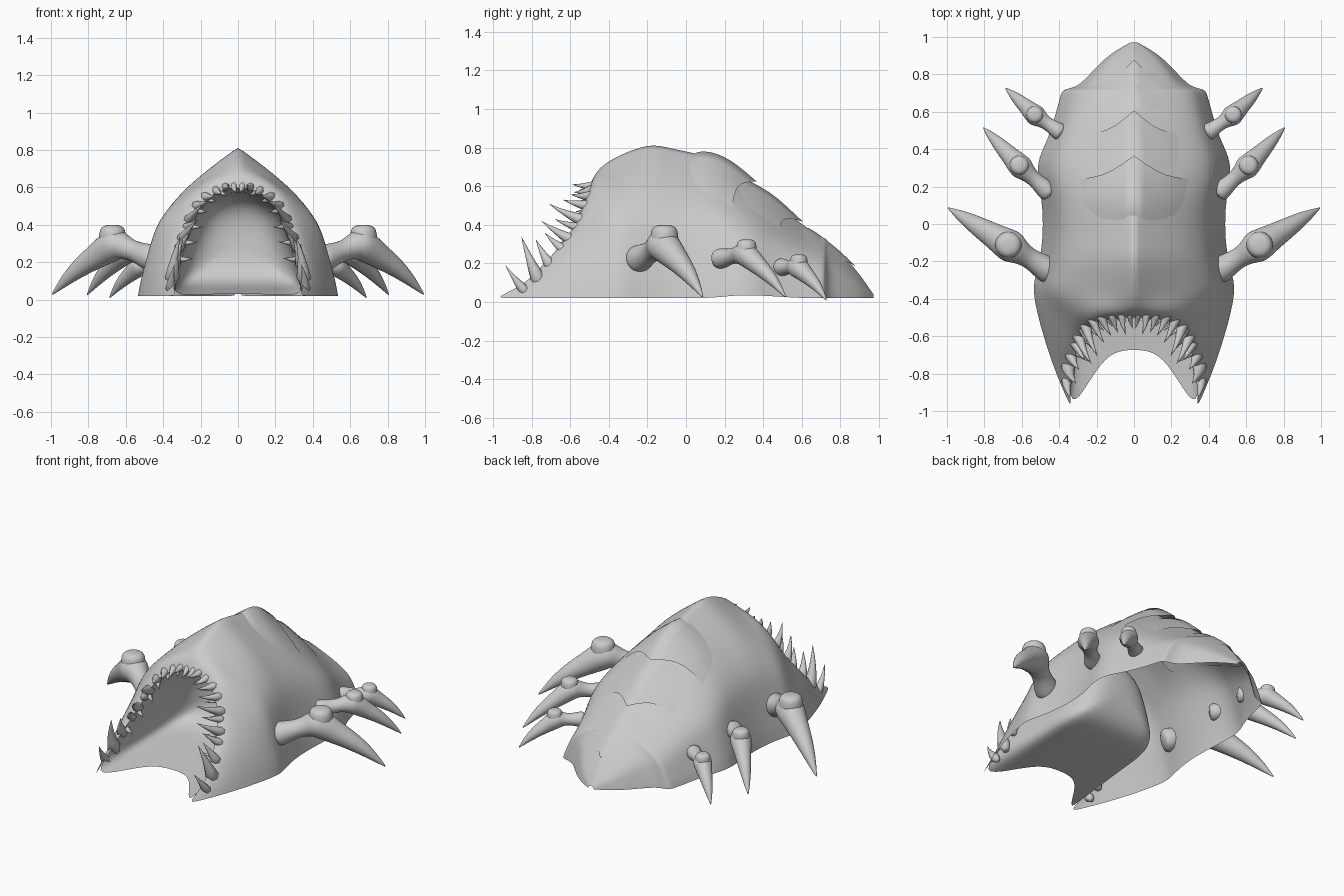
import bpy, bmesh
from mathutils import Vector as V

if "Cube" in bpy.data.objects:
    bpy.data.objects.remove(bpy.data.objects["Cube"])


def lerp(a, b, t):
    return a + (b - a) * t


def table(rows, y):
    """Interpolate the columns of a table whose first column is y."""
    for a, b in zip(rows, rows[1:]):
        if y <= b[0]:
            t = max(0, (y - a[0]) / (b[0] - a[0]))
            return [lerp(p, q, t) for p, q in zip(a[1:], b[1:])]
    return list(rows[-1][1:])


def finish(name, bm, levels, mirror=False):
    bmesh.ops.recalc_face_normals(bm, faces=bm.faces)
    me = bpy.data.meshes.new(name)
    bm.to_mesh(me)
    bm.free()
    for p in me.polygons:
        p.use_smooth = True
    ob = bpy.data.objects.new(name, me)
    bpy.context.collection.objects.link(ob)
    if mirror:
        ob.modifiers.new("mirror", 'MIRROR').use_mirror_merge = False
    if levels:
        m = ob.modifiers.new("smooth", 'SUBSURF')
        m.levels = m.render_levels = levels
    return ob


def both_sides(half):
    """Bottom edge to ridge, then down the other side."""
    return [V(p) for p in half] + [V((-p[0], p[1], p[2])) for p in half[-2::-1]]


def loft(name, rows, closed=False, cap=None, levels=2, crease=0.0):
    bm = bmesh.new()
    g = [[bm.verts.new(p) for p in r] for r in rows]
    n = len(g[0])
    for a, b in zip(g, g[1:]):
        for i in range(n if closed else n - 1):
            j = (i + 1) % n
            bm.faces.new((a[i], a[j], b[j], b[i]))
    if cap:
        c = bm.verts.new(cap)
        for i in range(n):
            bm.faces.new((g[-1][i], g[-1][(i + 1) % n], c))
    if crease:
        lay = bm.edges.layers.float.new("crease_edge")
        for a, b in zip(g[1:], g[2:]):
            e = bm.edges.get((a[n // 2], b[n // 2]))
            if e:
                e[lay] = crease
    return finish(name, bm, levels)


def tube(bm, path, radii, sides=8):
    rings = []
    for i, p in enumerate(path):
        d = (path[min(i + 1, len(path) - 1)] - path[max(i - 1, 0)]).normalized()
        q = d.to_track_quat('Z', 'Y')
        ring = bmesh.ops.create_circle(bm, segments=sides, radius=radii[i])['verts']
        for v in ring:
            v.co = q @ v.co + p
        rings.append(ring)
    for a, b in zip(rings, rings[1:]):
        for i in range(sides):
            j = (i + 1) % sides
            bm.faces.new((a[i], a[j], b[j], b[i]))
    bm.faces.new(rings[0])
    bm.faces.new(rings[-1])


# shell cross-section (share of half width, share of height)
SECTION = [(1, 0), (.975, .1), (.93, .22), (.875, .37), (.8, .53), (.64, .67),
           (.44, .79), (.22, .9), (0, 1)]
# y, half width, ridge height, bottom height
BODY = [(-.37, .55, .75, .02), (-.28, .525, .79, .02), (-.17, .5, .825, .02), (-.05, .485, .79, .02),
        (.13, .49, .76, .02), (.25, .52, .67, .035), (.36, .51, .6, .035), (.45, .46, .53, .03),
        (.6, .415, .4, .02), (.7, .39, .34, .02), (.722, .375, .33, .02), (.73, .3, .32, .02),
        (.82, .22, .24, .02), (.91, .13, .13, .02), (.97, .02, .04, .02)]
# mouth rim and the flared ring behind it, bottom to top
RIM = [(.33, -1.0, .02), (.35, -.85, .08), (.33, -.76, .17), (.3, -.66, .28), (.265, -.58, .38),
       (.225, -.54, .48), (.16, -.51, .55), (.08, -.5, .59), (0, -.5, .6)]
CHEEK = [(.45, -.72, .02), (.44, -.66, .12), (.42, -.6, .22), (.385, -.53, .33), (.345, -.49, .43),
         (.29, -.47, .53), (.2, -.45, .62), (.1, -.44, .67), (0, -.43, .71)]


def station(y, w, h, z0):
    return [(w * u, y, z0 + (h - z0) * v) for u, v in SECTION]


# outer shell
lip = [lerp(V(a), V(b), .35) for a, b in zip(RIM, CHEEK)]
for p in lip:
    p.z += .025 * (p.z > .1)
loft("shell", [both_sides(h) for h in [RIM, lip, CHEEK] + [station(*r) for r in BODY]], crease=.8)


# overlapping back plates: sunk into the shell at the sides, pointed on the ridge
def plate(name, heights, y0, tip, side_end, first):
    rows = []
    for k in range(7):
        half = []
        for i in range(first, 9):
            f = (i - first) / (8 - first)
            y = lerp(y0, lerp(side_end, tip, f ** 3), k / 6)
            w, h, z0 = table(BODY, y)
            h = lerp(h, table(heights, y)[0], f ** .8)
            u, v = SECTION[i]
            sink = -.008 if k == 0 else lerp(-.008, .004, f ** .5)
            half.append((w * u + sink * .6 if i < 8 else 0, y, z0 + (h - z0) * v + sink))
        rows.append(both_sides(half))
    loft(name, rows, levels=1, crease=.8)


plate("front_back_plate", [(-.1, .79), (.0, .775), (.13, .785), (.25, .725), (.37, .62)],
      -.04, .37, .24, 5)
plate("rear_back_plate", [(.2, .69), (.36, .61), (.45, .56), (.61, .41)], .2, .61, .48, 5)
plate("tail_plate", [(.55, .44), (.7, .34), (.8, .26), (.88, .18)], .56, .88, .8, 5)

# mouth pouch: closed rings from the rim to a rounded back wall
FLOOR = [(0, -.67, .03), (.11, -.68, .03), (.2, -.77, .025)]


def close(half):
    return [V(p) for p in half] + [V((-p[0], p[1], p[2])) for p in half[-2:0:-1]]


def pouch_ring(y, w, lo, hi):
    loop = []
    for x, _, z in FLOOR + RIM:
        t = 0 if z < .05 and x < .3 else (z - .02) / .58
        loop.append((x / .35 * w, y, lerp(lo, hi, t)))
    return close(loop)


front = close(FLOOR + RIM)
back = pouch_ring(-.42, .325, .055, .575)
middle = [lerp(a, b, .45) for a, b in zip(front, back)]
loft("mouth_pouch", [front, middle, back, pouch_ring(-.26, .32, .065, .57),
                     pouch_ring(-.15, .27, .1, .53), pouch_ring(-.1, .17, .18, .44)],
     closed=True, cap=(0, -.09, .31))

# teeth: position along the rim, length, base radius, direction
TEETH = [(.75, .14, .03, (.0, -.65, .75)), (1.5, .2, .042, (-.05, -.4, .9)),
         (2.2, .13, .034, (-.15, -.5, .8)), (2.9, .12, .03, (-.3, -.75, .55)),
         (3.4, .17, .034, (-.25, -.85, .42)), (4.0, .13, .028, (-.3, -.9, .2)),
         (4.4, .18, .034, (-.2, -.9, .32)), (5.2, .13, .03, (-.3, -.9, .1)),
         (5.9, .11, .03, (-.3, -.9, -.05)), (6.6, .1, .027, (-.15, -.9, -.25)),
         (7.2, .11, .026, (-.05, -.9, -.05)), (7.75, .09, .022, (-.02, -.8, -.45))]
bm = bmesh.new()


def tooth(s, length, r, d, inset=0.0):
    i = int(s)
    p = lerp(V(RIM[i]), V(RIM[i + 1]), s - i)
    p += V((-inset * .4, inset, 0)) if inset else (V(CHEEK[i]) - V(RIM[i])) * .12 + V((0, .012, 0))
    d = V(d).normalized()
    bend = V((-.15, 0, .12)) * length
    path = [p + d * length * t + bend * max(t, 0) ** 2 for t in (-.3, -.05, .2, .5, .75, 1)]
    tube(bm, path, [r * k for k in (.5, .95, .75, .47, .25, .02)], 8)


for t in TEETH:
    tooth(*t)
# smaller inner row, pointing into the mouth
for k in range(6):
    tooth(2.4 + k * .85, .075, .018, (-.75 + k * .1, -.6, -.05 * k), .03)
finish("teeth", bm, 0, mirror=True)


# clawed legs: upper limb, knobbly knee, long curved claw
def leg(name, root, knee, tip, r):
    root, knee, tip = V(root), V(knee), V(tip)
    up = V((0, 0, r))
    path = [root, lerp(root, knee, .25), lerp(root, knee, .6), lerp(root, knee, .85), knee + up * .1,
            lerp(knee, tip, .14) + up * .25, lerp(knee, tip, .3) + up * .3,
            lerp(knee, tip, .5) + up * .45, lerp(knee, tip, .75) + up * .4, tip]
    radii = [r * k for k in (1.35, 1.2, .85, 1.2, 1.55, 1.4, 1.15, .95, .6, .03)]
    b = bmesh.new()
    tube(b, path, radii, 8)
    # blunt knuckle on top of the knee
    top = lerp(knee, tip, .06) + up * 1.1
    tube(b, [top - up * 1.1, top, top + up * .6, top + up * .8],
         [r * 1.3, r * 1.25, r * 1.1, r * .5], 8)
    finish(name, b, 2, mirror=True)


leg("front_legs", (.43, -.265, .21), (.65, -.125, .295), (1.0, .09, .02), .064)
leg("middle_legs", (.44, .155, .22), (.6, .3, .25), (.81, .52, .02), .047)
leg("rear_legs", (.38, .48, .18), (.52, .575, .18), (.69, .73, .005), .041)
